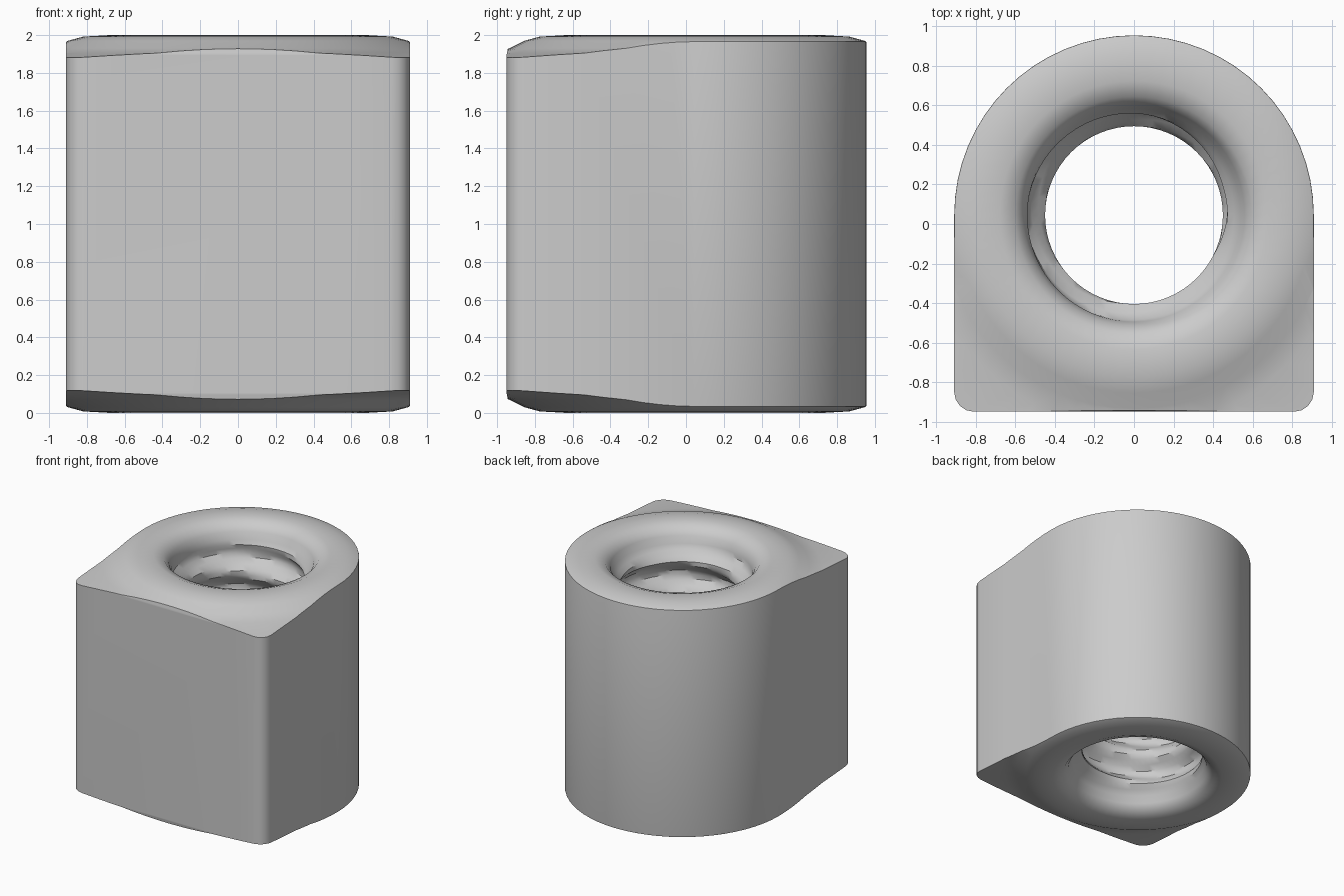
import bpy, bmesh, math

cube = bpy.data.objects.get("Cube")
if cube:
    bpy.data.objects.remove(cube, do_unlink=True)

STEPS = 64
CENTRE_Y = 0.045
PITCH = 0.3

steel = bpy.data.materials.new("plain_grey")
steel.use_nodes = True
GREY = (0.6, 0.6, 0.6, 1)
steel.diffuse_color = GREY
steel.node_tree.nodes["Principled BSDF"].inputs["Base Color"].default_value = GREY


def make_object(name, bm):
    bmesh.ops.recalc_face_normals(bm, faces=bm.faces)
    mesh = bpy.data.meshes.new(name)
    bm.to_mesh(mesh)
    bm.free()
    mesh.materials.append(steel)
    obj = bpy.data.objects.new(name, mesh)
    bpy.context.collection.objects.link(obj)
    return obj


# Block: flat front and sides, half-round back
bm = bmesh.new()
outline = [(-0.91, -0.95), (0.91, -0.95)]
for i in range(STEPS // 2 + 1):
    a = 2 * math.pi * i / STEPS
    outline.append((0.91 * math.cos(a), CENTRE_Y + 0.91 * math.sin(a)))
base = bm.faces.new([bm.verts.new((x, y, -0.004)) for x, y in outline])
top = bmesh.ops.extrude_face_region(bm, geom=[base])["geom"]
bmesh.ops.translate(bm, vec=(0, 0, 2.008),
                    verts=[v for v in top if isinstance(v, bmesh.types.BMVert)])

# Softer front edges and corners, a fine bevel around the rest
weight = bm.edges.layers.float.new("bevel_weight_edge")
for e in bm.edges:
    a, b = (v.co for v in e.verts)
    front = a.y < -0.9 and b.y < -0.9
    level = abs(a.z - b.z) < 0.01
    if front:
        e[weight] = 1.0 if level else 0.9
    elif level:
        e[weight] = 0.4
block = make_object("threaded_block", bm)
bevel = block.modifiers.new("soft_edges", "BEVEL")
bevel.limit_method = "WEIGHT"
bevel.width = 0.11
bevel.segments = 4

# Turned envelope: raised rings, sloping corners, funnel mouths and helical thread
rim = [(0.54, 1.86), (0.56, 1.92), (0.6, 1.97), (0.68, 2.0), (0.82, 1.992),
       (0.9, 1.97), (0.98, 1.93), (1.08, 1.905), (1.5, 1.86)]
path = rim + [(r, 2 - z) for r, z in reversed(rim)]
THREAD = 46


def thread_radius(z, turn):
    wave = abs(((z / PITCH - turn) % 1) * 2 - 1)
    crest = min(1, max(0, 1.7 * wave - 0.35))
    fade = min(1, (0.86 - abs(z - 1)) / 0.1)
    return 0.54 - 0.09 * crest * fade


bm = bmesh.new()
rings = []
for i in range(STEPS):
    turn = i / STEPS
    a = 2 * math.pi * turn
    section = list(path)
    for k in range(1, THREAD):
        z = 0.14 + 1.72 * k / THREAD
        section.append((thread_radius(z, turn), z))
    rings.append([bm.verts.new((r * math.cos(a), CENTRE_Y + r * math.sin(a), z))
                  for r, z in section])
for i, ring in enumerate(rings):
    after = rings[(i + 1) % STEPS]
    for k in range(len(ring)):
        n = (k + 1) % len(ring)
        bm.faces.new((ring[k], ring[n], after[n], after[k]))
envelope = make_object("turned_envelope", bm)
envelope.hide_render = True

# Keep only the part of the block inside the envelope
trim = block.modifiers.new("turned_shape", "BOOLEAN")
trim.operation = "INTERSECT"
trim.solver = "EXACT"
trim.object = envelope
bpy.context.view_layer.objects.active = block
block.select_set(True)
envelope.select_set(False)
for name in ("soft_edges", "turned_shape"):
    bpy.ops.object.modifier_apply(modifier=name)
bpy.data.objects.remove(envelope, do_unlink=True)
bpy.ops.object.shade_smooth_by_angle(angle=math.radians(35))
